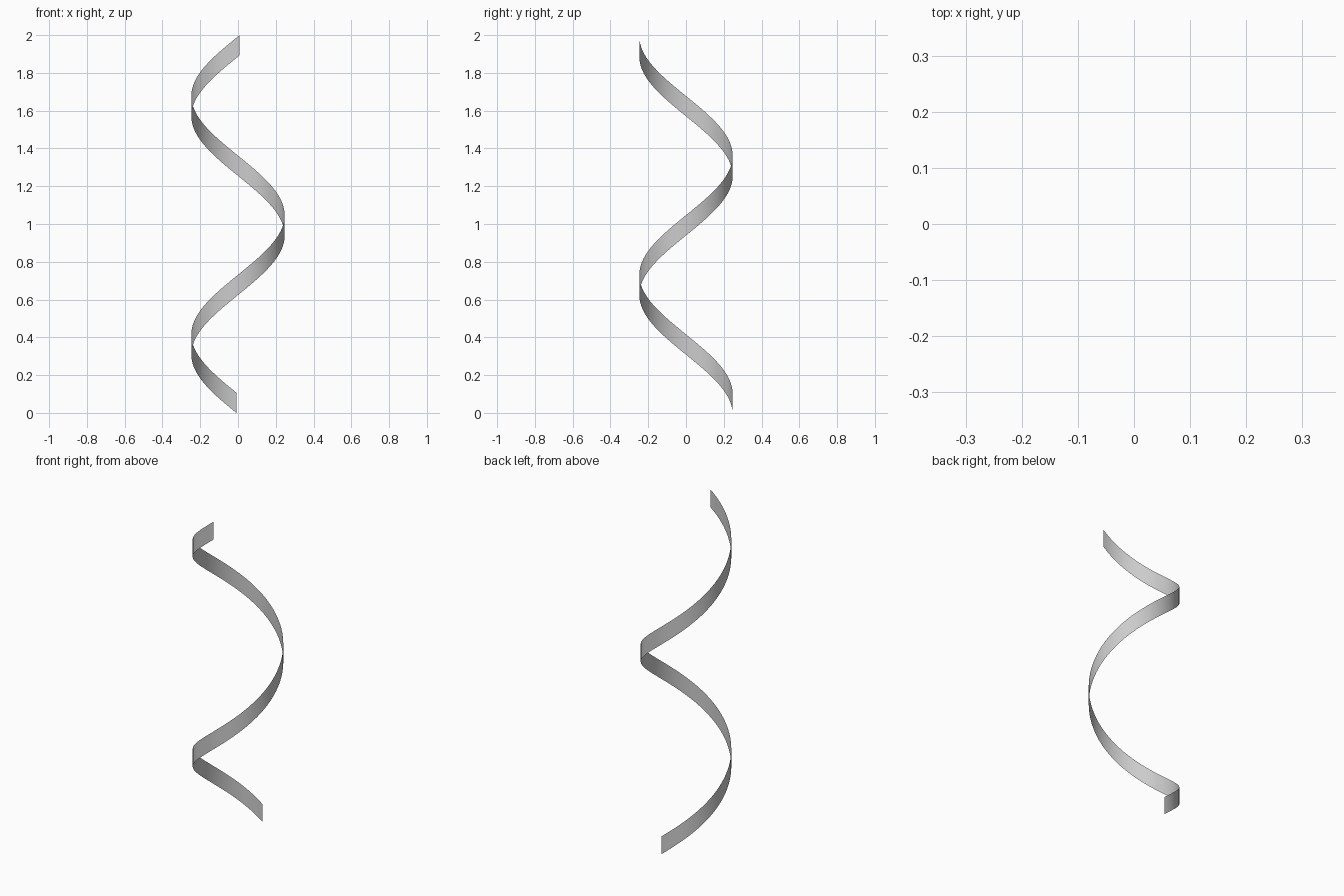
import bpy, bmesh, math

if "Cube" in bpy.data.objects:
    bpy.data.objects.remove(bpy.data.objects["Cube"])

RADIUS = 0.247
STRIP = 0.107            # vertical width of the ribbon
TURNS = 1.5
START = math.radians(92)
STEPS = 120

# Helical ribbon: a vertical strip swept up around the z axis
bm = bmesh.new()
previous = None
for i in range(STEPS + 1):
    t = i / STEPS
    a = START + t * TURNS * math.tau
    x, y, z = RADIUS * math.cos(a), RADIUS * math.sin(a), t * (2 - STRIP)
    pair = (bm.verts.new((x, y, z)), bm.verts.new((x, y, z + STRIP)))
    if previous:
        bm.faces.new((previous[0], pair[0], pair[1], previous[1]))
    previous = pair

mesh = bpy.data.meshes.new("spiral_ribbon")
bm.to_mesh(mesh)
bm.free()
ribbon = bpy.data.objects.new("spiral_ribbon", mesh)
bpy.context.collection.objects.link(ribbon)

# Smooth shading along the curve
for poly in mesh.polygons:
    poly.use_smooth = True
